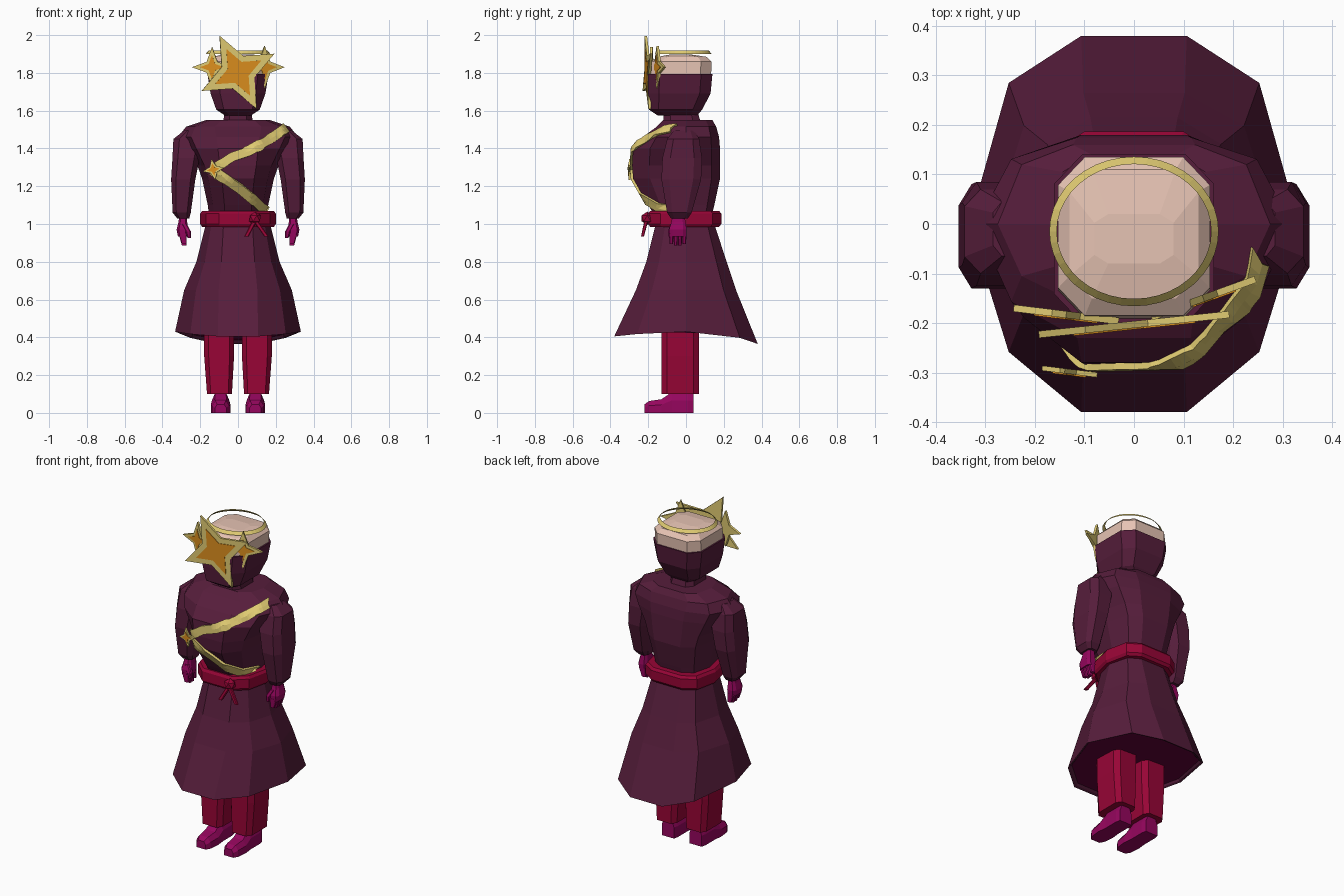
import bpy, bmesh, math
from mathutils import Vector, Matrix
from mathutils.bvhtree import BVHTree

if "Cube" in bpy.data.objects:
    bpy.data.objects.remove(bpy.data.objects["Cube"], do_unlink=True)


def material(name, code):
    rgb = [int(code[i:i + 2], 16) / 255 for i in (0, 2, 4)]
    lin = [c / 12.92 if c < 0.04 else ((c + 0.055) / 1.055) ** 2.4 for c in rgb] + [1]
    m = bpy.data.materials.new(name)
    m.use_nodes = True
    m.diffuse_color = lin
    m.node_tree.nodes["Principled BSDF"].inputs["Base Color"].default_value = lin
    return m


COAT = material("plum cloth", "561D3B")
LINING = material("dark lining", "62043A")
CRIMSON = material("crimson cloth", "980536")
MAGENTA = material("magenta leather", "96065E")
GOLD = material("pale gold", "E0CB72")
AMBER = material("amber", "DC8F1E")
SKIN = material("skin", "E6C3B3")


def finish(name, bm, *mats):
    bmesh.ops.recalc_face_normals(bm, faces=bm.faces)
    mesh = bpy.data.meshes.new(name)
    bm.to_mesh(mesh)
    bm.free()
    for m in mats:
        mesh.materials.append(m)
    obj = bpy.data.objects.new(name, mesh)
    bpy.context.collection.objects.link(obj)
    return obj


def loft(name, rings, *mats, closed=False):
    """Skin a list of equal-length rings; a second material goes on the last cap."""
    bm = bmesh.new()
    vs = [[bm.verts.new(p) for p in r] for r in rings]
    n = len(vs[0])
    for a, b in list(zip(vs, vs[1:])) + ([(vs[-1], vs[0])] if closed else []):
        for i in range(n):
            j = (i + 1) % n
            bm.faces.new((a[i], a[j], b[j], b[i]))
    if not closed:
        bm.faces.new(vs[0])
        bm.faces.new(vs[-1]).material_index = len(mats) - 1
    return finish(name, bm, *mats)


def body_ring(z, w, front, back, flat=0.45, z_front=None, z_back=None):
    """Ten-sided garment section; flat is the share of the width facing forward."""
    zf, zb = z_front or z, z_back or z
    corner = 0.6 + flat / 2
    half = [(flat, front, zf), (corner, front * 0.68, (z + zf) / 2), (1, 0, z),
            (corner, back * 0.75, (z + zb) / 2), (flat, back, zb)]
    return [(w * a, y, h) for a, y, h in half] + [(-w * a, y, h) for a, y, h in half[::-1]]


def block_ring(z, cx, cy, rx, ry, cut=0.4):
    """Rectangle section with cut corners."""
    c = 1 - cut
    pts = [(1, c), (c, 1), (-c, 1), (-1, c), (-1, -c), (-c, -1), (c, -1), (1, -c)]
    return [(cx + rx * a, cy + ry * b, z) for a, b in pts]


def head_ring(z, w, front, back):
    return block_ring(z, 0, (front + back) / 2, w, (back - front) / 2, 0.35)


# Coat: flared skirt with lining, and chest running out into the shoulders
loft("coat_skirt", [
    body_ring(1.0, 0.17, -0.16, 0.15),
    body_ring(0.8, 0.22, -0.21, 0.215, 0.4),
    body_ring(0.65, 0.285, -0.265, 0.265, 0.36),
    body_ring(0.43, 0.333, -0.38, 0.38, 0.32, 0.405, 0.365),
    body_ring(0.435, 0.322, -0.367, 0.367, 0.32, 0.41, 0.37),
    body_ring(0.445, 0.315, -0.355, 0.355, 0.32, 0.42, 0.385),
], COAT, LINING)

torso = loft("coat_torso", [body_ring(*r) for r in (
    (1.02, 0.15, -0.15, 0.13), (1.1, 0.16, -0.2, 0.15), (1.24, 0.19, -0.28, 0.18),
    (1.31, 0.215, -0.285, 0.18), (1.4, 0.28, -0.28, 0.18, 0.38),
    (1.46, 0.318, -0.23, 0.175, 0.36), (1.515, 0.275, -0.155, 0.16),
    (1.55, 0.17, -0.12, 0.14, 0.5))], COAT)

# Belt with side knot and tails
loft("belt", [body_ring(*r, 0.5) for r in (
    (0.985, 0.19, -0.19, 0.175), (1.0, 0.2, -0.2, 0.187),
    (1.055, 0.2, -0.2, 0.187), (1.07, 0.19, -0.19, 0.175))], CRIMSON)
bm = bmesh.new()
bmesh.ops.create_icosphere(bm, subdivisions=1, radius=0.035,
                           matrix=Matrix.Translation((0.09, -0.205, 1.03)))
finish("belt_knot", bm, CRIMSON)
for label, x in (("right", 0.045), ("left", 0.15)):
    loft(label + "_belt_tail", [block_ring(1.02, 0.09, -0.21, 0.012, 0.01),
                                block_ring(0.935, x, -0.23, 0.012, 0.008)], CRIMSON)

# Sleeves, hands, legs and shoes
sleeves = []
for label, s in (("left", 1), ("right", -1)):
    def limb(name, rows, mat, cut=0.4):
        return loft(label + "_" + name,
                    [block_ring(z, s * x, y, rx, ry, cut) for z, x, y, rx, ry in rows], mat)

    sleeves.append(limb("sleeve", (
        (1.495, 0.24, -0.01, 0.045, 0.055), (1.45, 0.262, -0.015, 0.08, 0.085),
        (1.35, 0.275, -0.02, 0.072, 0.105), (1.235, 0.29, -0.025, 0.064, 0.105),
        (1.06, 0.298, -0.035, 0.048, 0.065), (1.03, 0.29, -0.035, 0.032, 0.045)), COAT))
    limb("palm", ((1.05, 0.29, -0.04, 0.02, 0.03), (1.01, 0.292, -0.04, 0.023, 0.038),
                  (0.97, 0.295, -0.043, 0.03, 0.047), (0.935, 0.294, -0.043, 0.024, 0.045)),
         MAGENTA)
    for i in range(4):
        y = -0.078 + i * 0.023
        limb(f"finger_{i + 1}", ((0.95, 0.294, y, 0.02, 0.012),
                                 (0.885 + 0.01 * (i in (0, 3)), 0.285, y, 0.012, 0.009)), MAGENTA)
    limb("thumb", ((1.0, 0.285, -0.07, 0.014, 0.014), (0.96, 0.263, -0.082, 0.014, 0.013),
                   (0.925, 0.258, -0.082, 0.009, 0.008)), MAGENTA)
    limb("trouser_leg", ((0.1, 0.098, -0.03, 0.066, 0.1), (0.3, 0.1, -0.03, 0.079, 0.1),
                         (0.44, 0.1, -0.03, 0.08, 0.1)), CRIMSON, 0.3)
    shoe = []
    for y, w, h in ((-0.22, 0.03, 0.045), (-0.195, 0.045, 0.063), (-0.13, 0.052, 0.072),
                    (-0.075, 0.046, 0.11), (0.01, 0.046, 0.11), (0.04, 0.04, 0.11)):
        shoe.append([(s * 0.092 + w * a, y, h * b) for a, b in
                     ((-1, 0), (1, 0), (1, 0.6), (0.6, 1), (-0.6, 1), (-1, 0.6))])
    loft(label + "_shoe", shoe, MAGENTA)

# Neck, face covering and bare scalp
loft("neck", [block_ring(1.53, 0, -0.02, 0.08, 0.1), block_ring(1.6, 0, -0.03, 0.07, 0.09)], COAT)
loft("face_covering", [head_ring(*r) for r in (
    (1.575, 0.07, -0.15, 0.06), (1.605, 0.115, -0.195, 0.085),
    (1.69, 0.145, -0.2, 0.13), (1.795, 0.162, -0.2, 0.14))], COAT)
loft("scalp", [head_ring(*r) for r in (
    (1.78, 0.153, -0.192, 0.133), (1.86, 0.153, -0.185, 0.135),
    (1.885, 0.13, -0.15, 0.11), (1.898, 0.08, -0.08, 0.02))], SKIN)

# Head band: a thin sloping ring
N = 40
band = [[(rx * math.cos(t), ry * math.sin(t) - 0.015, z)
         for t in (math.tau * i / N for i in range(N))]
        for rx, ry, z in ((0.171, 0.151, 1.9), (0.156, 0.136, 1.918), (0.156, 0.136, 1.913))]
loft("head_ring", band, GOLD, closed=True)


# Four-pointed stars: gold body with an amber plate
def star(name, centre, radius, turn, yaw, inner=0.6, waist=0.42, thick=0.014):
    place = Matrix.Translation(centre) @ Matrix.Rotation(math.radians(yaw), 4, "Z")

    def outline(scale, y):
        pts = []
        for i in range(8):
            a = math.radians(turn + 45 * i)
            r = radius * scale * (waist if i % 2 else 1)
            pts.append(place @ Vector((r * math.cos(a), y, r * math.sin(a))))
        return pts
    h = thick / 2
    loft(name + "_frame", [outline(1, -h), outline(1, h)], GOLD)
    loft(name + "_centre", [outline(inner, -h - 0.003), outline(inner, 0)], AMBER)


star("large_star", (0, -0.203, 1.803), 0.217, 27, 6, inner=0.64)
star("right_small_star", (-0.137, -0.183, 1.83), 0.107, 0, -7, waist=0.38)
star("left_small_star", (0.14, -0.15, 1.83), 0.112, 0, 20, waist=0.38)
star("chest_star", (-0.13, -0.298, 1.288), 0.057, 10, -7, thick=0.01)

# Sash laid over the chest and shoulder
cloth = [BVHTree.FromPolygons([v.co for v in o.data.vertices],
                              [p.vertices for p in o.data.polygons])
         for o in [torso] + sleeves]


def on_coat(spot):
    """Front-most coat point and its normal."""
    start = Vector((spot.x, -1, spot.y))
    hits = [t.ray_cast(start, Vector((0, 1, 0)))[:2] for t in cloth]
    hits = [h for h in hits if h[0]]
    if hits:
        return min(hits, key=lambda h: h[0].y)
    return Vector((spot.x, -0.06, spot.y)), Vector((0, -0.6, 0.8))


def sash(name, path, half=0.024, steps=10):
    path = [Vector(p) for p in path]
    spots = [a.lerp(b, i / steps) for a, b in zip(path, path[1:]) for i in range(steps)]
    spots.append(path[-1])
    rings = []
    for i, p in enumerate(spots):
        d = (spots[min(i + 1, len(spots) - 1)] - spots[max(i - 1, 0)]).normalized()
        side = Vector((-d.y, d.x)) * half
        across = [on_coat(p + side * k) for k in (1, 0, -1)]
        rings.append([c + n * 0.013 for c, n in across] + [c for c, n in across[::-1]])
    loft(name, rings, GOLD)


sash("sash_upper", ((0.25, 1.502), (0.19, 1.46), (0.06, 1.385), (-0.03, 1.355), (-0.13, 1.29)))
sash("sash_lower", ((-0.13, 1.285), (0.01, 1.19), (0.07, 1.14), (0.145, 1.065)))
